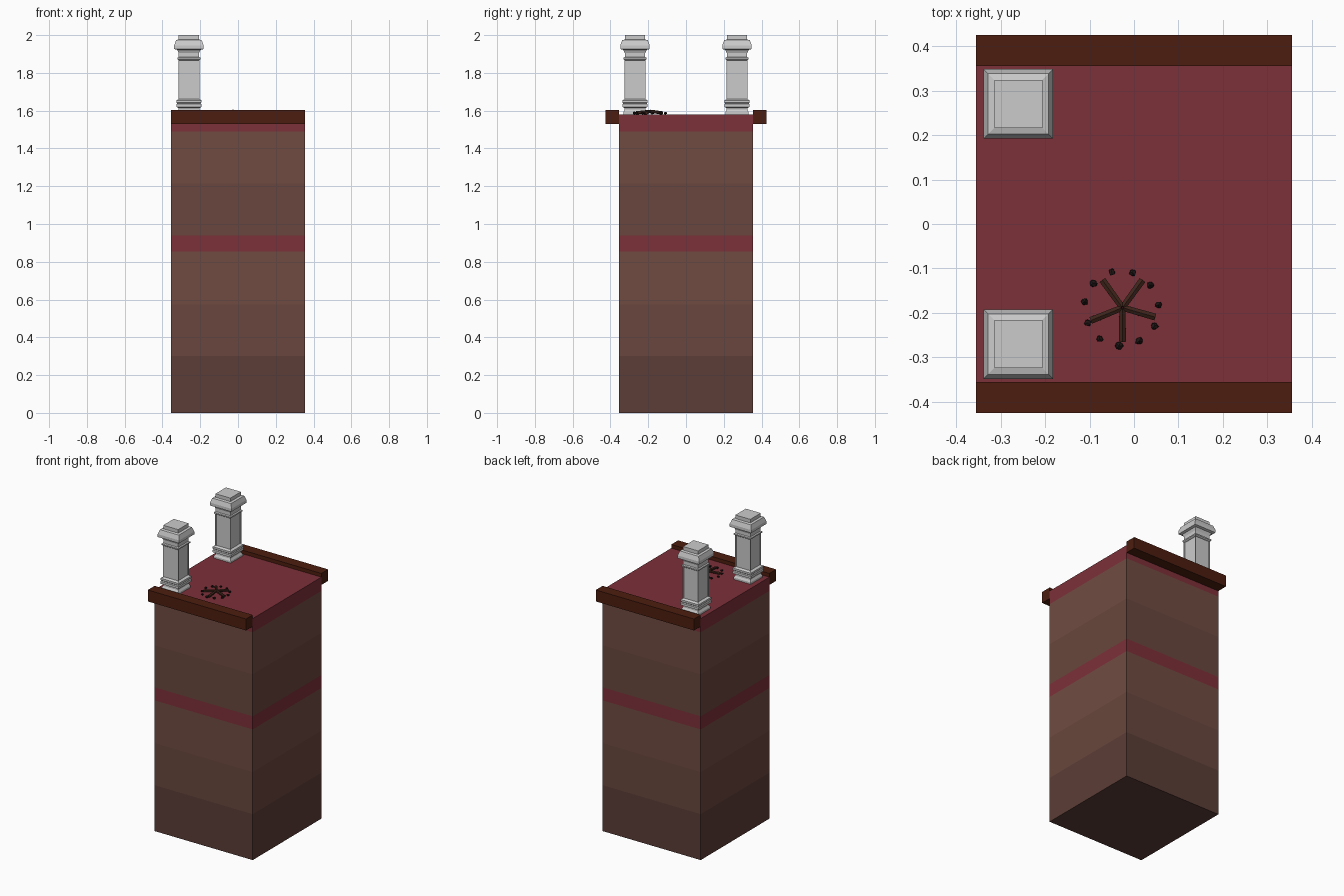
import bpy, bmesh, math, random
from mathutils import Vector, Matrix

if "Cube" in bpy.data.objects:
    bpy.data.objects.remove(bpy.data.objects["Cube"])

random.seed(4)


def mat(name, rgb):
    m = bpy.data.materials.new(name)
    lin = [c / 12.92 if c < 0.04 else ((c + 0.055) / 1.055) ** 2.4 for c in rgb]
    m.diffuse_color = (*lin, 1)
    m.use_nodes = True
    m.node_tree.nodes["Principled BSDF"].inputs["Base Color"].default_value = m.diffuse_color
    return m


BROWNS = [mat("brown_dark", (.36, .24, .215)), mat("brown_mid", (.41, .275, .24)),
          mat("brown_light", (.44, .295, .255)), mat("trim_red", (.49, .19, .225))]
WOOD = mat("beam_wood", (.30, .115, .06))
LOG = mat("log_bark", (.24, .14, .10))
COAL = mat("charred_stone", (.12, .085, .08))


def finish(bm, name, mats=()):
    bmesh.ops.recalc_face_normals(bm, faces=bm.faces)
    me = bpy.data.meshes.new(name)
    bm.to_mesh(me)
    bm.free()
    for m in mats:
        me.materials.append(m)
    ob = bpy.data.objects.new(name, me)
    bpy.context.collection.objects.link(ob)
    return ob


def square_stack(bm, profile, cx=0, cy=0):
    """Loft square rings (half width, z) and cap both ends; returns side faces per level."""
    rings = [[bm.verts.new((cx + sx * h, cy + sy * h, z))
              for sx, sy in ((-1, -1), (1, -1), (1, 1), (-1, 1))] for h, z in profile]
    levels = [[bm.faces.new((a[i], a[(i + 1) % 4], b[(i + 1) % 4], b[i])) for i in range(4)]
              for a, b in zip(rings, rings[1:])]
    bm.faces.new(rings[0][::-1])
    top = bm.faces.new(rings[-1])
    return levels, top


# banded tower block
bm = bmesh.new()
heights = [0, .30, .575, .855, .94, 1.215, 1.49, 1.58]
levels, top = square_stack(bm, [(.355, z) for z in heights])
for faces, index in zip(levels, (0, 1, 2, 3, 2 - 0, 1, 3)):
    for f in faces:
        f.material_index = index
# upper storey repeats the darker-below, lighter-above order
for f in levels[4]:
    f.material_index = 1
for f in levels[5]:
    f.material_index = 2
top.material_index = 3
finish(bm, "tower_block", BROWNS)

# edge beams along front and back
for name, s in (("front_beam", -1), ("back_beam", 1)):
    bm = bmesh.new()
    bmesh.ops.create_cube(bm, size=1, matrix=Matrix.Translation((0, s * .39, 1.5665))
                          @ Matrix.Diagonal((.71, .07, .075, 1)))
    finish(bm, name, [WOOD])

# stone pillars: stepped square profile with recessed shaft panels
PROFILE = [(.062, 1.578), (.062, 1.592), (.055, 1.604), (.055, 1.614), (.066, 1.619),
           (.066, 1.634), (.062, 1.639), (.066, 1.643), (.066, 1.655), (.056, 1.660),
           (.056, 1.868), (.061, 1.872), (.061, 1.880), (.054, 1.884), (.054, 1.905),
           (.062, 1.922), (.078, 1.926), (.078, 1.945), (.068, 1.973), (.054, 1.977), (.054, 2.0)]
for name, y in (("front_pillar", -.27), ("back_pillar", .27)):
    bm = bmesh.new()
    levels, _ = square_stack(bm, PROFILE, -.26, y)
    shaft = levels[9]
    bmesh.ops.inset_individual(bm, faces=shaft, thickness=.015)
    bmesh.ops.inset_individual(bm, faces=shaft, thickness=.003, depth=-.006)
    finish(bm, name)

# campfire logs leaning together
FIRE = Vector((-.026, -.188, 1.58))
for i, deg in enumerate((270, 344, 54, 126, 202)):
    bm = bmesh.new()
    d = Vector((math.cos(math.radians(deg)), math.sin(math.radians(deg)), 0))
    a = FIRE + d * .076 + Vector((0, 0, .008))
    b = FIRE + d * .002 + Vector((0, 0, .017))
    axis = b - a
    bmesh.ops.create_cone(bm, cap_ends=True, segments=6, radius1=.009, radius2=.008,
                          depth=axis.length,
                          matrix=Matrix.Translation((a + b) / 2)
                          @ axis.to_track_quat('Z', 'Y').to_matrix().to_4x4())
    finish(bm, f"fire_log_{i + 1}", [LOG])

# ring of small rough stones
STONES = [(-.05, -.108), (-.003, -.11), (-.091, -.133), (.037, -.137), (-.111, -.175),
          (.055, -.182), (-.104, -.222), (.046, -.229), (-.077, -.258), (.012, -.263), (-.033, -.274)]
for i, (x, y) in enumerate(STONES):
    bm = bmesh.new()
    r = random.uniform(.008, .0105)
    bmesh.ops.create_icosphere(bm, subdivisions=1, radius=r)
    for v in bm.verts:
        v.co *= random.uniform(.8, 1.12)
        v.co.z *= .85
    bm.transform(Matrix.Translation((x, y, 1.587)) @ Matrix.Rotation(random.uniform(0, 6), 4, 'Z'))
    finish(bm, f"fire_stone_{i + 1}", [COAL])
